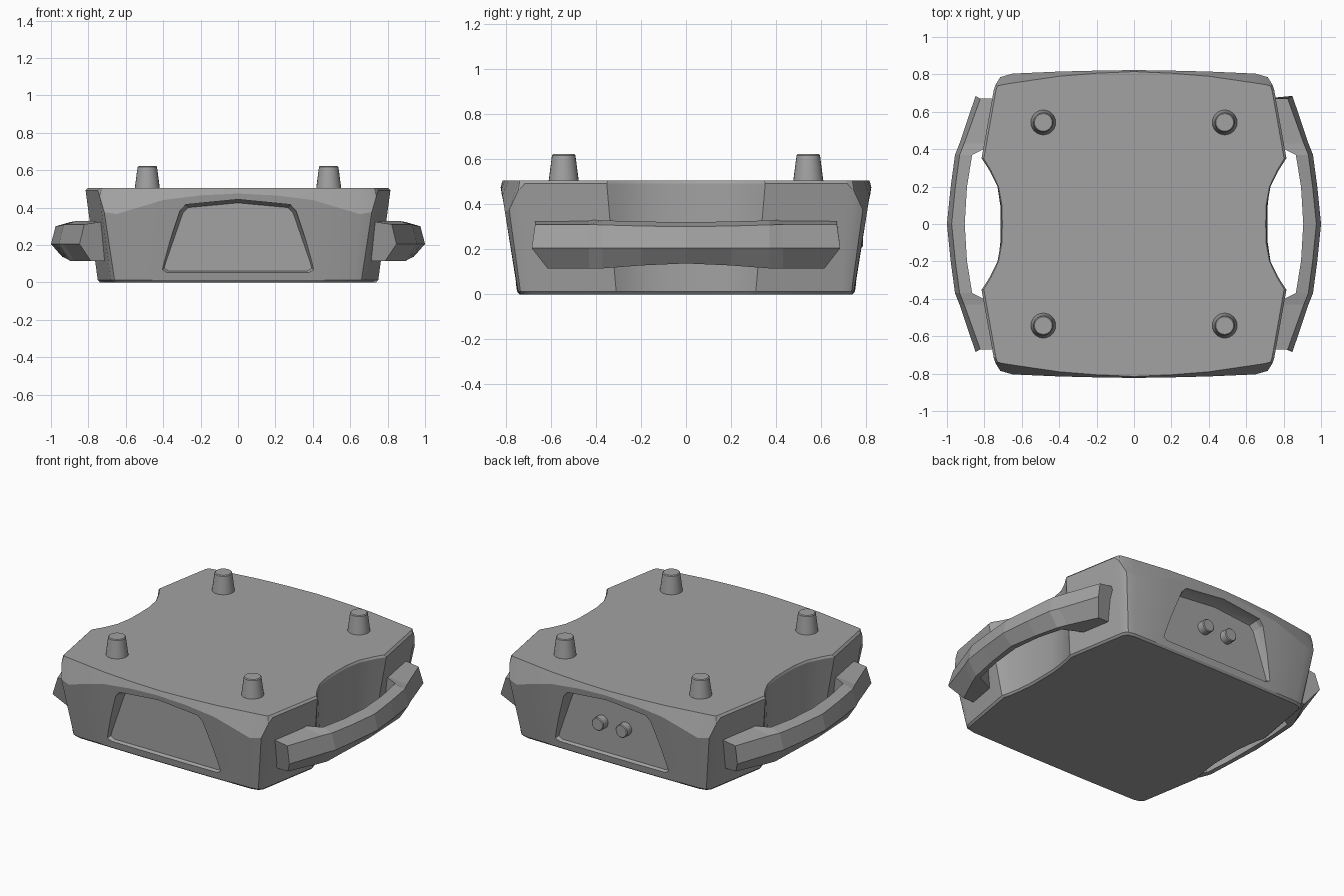
import bpy, bmesh, math
from mathutils import Vector

cube = bpy.data.objects.get("Cube")
if cube:
    bpy.data.objects.remove(cube, do_unlink=True)

grey = bpy.data.materials.new("plain_grey")
grey.use_nodes = True
GREY = (0.36, 0.36, 0.36, 1)
grey.diffuse_color = GREY
grey.node_tree.nodes["Principled BSDF"].inputs["Base Color"].default_value = GREY


def loft(name, rings, smooth=None):
    """Closed rings of equal length, bridged and capped."""
    bm = bmesh.new()
    rows = [[bm.verts.new(p) for p in ring] for ring in rings]
    n = len(rows[0])
    for low, high in zip(rows, rows[1:]):
        for i in range(n):
            j = (i + 1) % n
            bm.faces.new((low[i], low[j], high[j], high[i]))
    bm.faces.new(rows[0][::-1])
    bm.faces.new(rows[-1])
    bmesh.ops.recalc_face_normals(bm, faces=bm.faces)
    mesh = bpy.data.meshes.new(name)
    bm.to_mesh(mesh)
    bm.free()
    obj = bpy.data.objects.new(name, mesh)
    bpy.context.collection.objects.link(obj)
    mesh.materials.append(grey)
    if smooth:
        shade(obj, smooth)
    return obj


def shade(obj, degrees):
    bpy.ops.object.select_all(action="DESELECT")
    obj.select_set(True)
    bpy.context.view_layer.objects.active = obj
    bpy.ops.object.shade_smooth_by_angle(angle=math.radians(degrees))


def full_ring(quarter):
    """Mirror a quarter outline, back centre to side centre, into a closed ring."""
    half = quarter + [(x, -y, z) for x, y, z in quarter[-2::-1]]
    return half + [(-x, y, z) for x, y, z in half[-2:0:-1]]


# Body: base, shoulder and top outlines of one quarter
TOP = 0.505
base = [(0, .75), (.2, .75), (.39, .748), (.62, .745), (.66, .735), (.68, .715),
        (.685, .69), (.75, .31), (.737, .265), (.725, .19), (.715, .1), (.715, 0)]
shoulder = [(0, .823, .475), (.2, .82, .465), (.4, .815, .44), (.65, .804, .365),
            (.715, .785, .375), (.74, .745, .46), (.75, .715, .492), (.815, .352, .492),
            (.775, .29, .492), (.73, .2, .492), (.712, .1, .492), (.71, 0, .492)]
rim = [(0, .815), (.2, .806), (.4, .79), (.64, .755), (.705, .745), (.73, .738),
       (.738, .715), (.803, .348), (.767, .29), (.724, .2), (.706, .1), (.704, 0)]
body = loft("body", [
    full_ring([(x * .985, y * .985, 0) for x, y in base]),
    full_ring([(x, y, .012) for x, y in base]),
    full_ring(shoulder),
    full_ring([(x, y, TOP) for x, y in rim])])


# Recessed panel on the front and the back
def panel_outline(grow, y):
    right = [(.37, .06), (.395, .075), (.385, .11), (.295, .37), (.265, .4)]
    centre = Vector((0, .24))
    points = right + [(0, .425)] + [(-x, z) for x, z in right[::-1]]
    ring = []
    for x, z in points:
        p = Vector((x, z)) - centre
        ring.append((x + grow * p.x / .35, y, z + grow * p.y / .18))
    return ring


for side, label in ((-1, "front"), (1, "back")):
    cutter = loft(label + "_recess_cutter", [
        panel_outline(0, side * .735), panel_outline(.018, side * .78),
        panel_outline(.018, side * .95)])
    cutter.hide_render = True
    cut = body.modifiers.new(label + "_recess", "BOOLEAN")
    cut.operation, cut.solver, cut.object = "DIFFERENCE", "EXACT", cutter
    bpy.context.view_layer.objects.active = body
    bpy.ops.object.modifier_apply(modifier=cut.name)
    bpy.data.objects.remove(cutter, do_unlink=True)
shade(body, 24)


# Tapered round posts, upright or lying along y
def post(name, origin, axis, radii, sides=24):
    start, axis = Vector(origin), Vector(axis)
    turn = Vector((0, 0, 1)).rotation_difference(axis)
    rings = []
    for radius, along in radii:
        rings.append([start + axis * along + turn @ Vector((
            radius * math.cos(math.tau * i / sides),
            radius * math.sin(math.tau * i / sides), 0)) for i in range(sides)])
    return loft(name, rings, 35)


for sx, left in ((-1, "right"), (1, "left")):
    for sy, end in ((-1, "front"), (1, "back")):
        post(f"{end}_{left}_foot", (sx * .485, sy * .543, TOP - .01), (0, 0, 1),
             [(.068, 0), (.052, .122), (.047, .127)])
    post(left + "_socket", (sx * .085, .725, .25), (0, 1, 0),
         [(.042, 0), (.042, .055), (.037, .06)])


# Side handles: faceted grips whose wide ends run into the body
def handle_section(y, inner, outer, top, low, end=0):
    """Inner top, outer top, outer edge, underside and inner bottom."""
    return [(inner, y - end * .015, top + .01), (outer - .025, y - end * .015, top - .01),
            (outer, y, .205), (outer - .06, y - end * .07, low),
            (inner, y - end * .07, low)]


half = [handle_section(.685, .69, .847, .32, .115, 1),
        handle_section(.43, .74, .933, .32, .115),
        handle_section(.37, .865, .957, .318, .115),
        handle_section(.2, .893, .98, .313, .128)]
middle = handle_section(0, .905, 1, .31, .137)
other = [[(x, -y, z) for x, y, z in s] for s in half[::-1]]
for sx, side in ((1, "left"), (-1, "right")):
    loft(side + "_handle", [[(sx * x, y, z) for x, y, z in s]
                            for s in half + [middle] + other])
